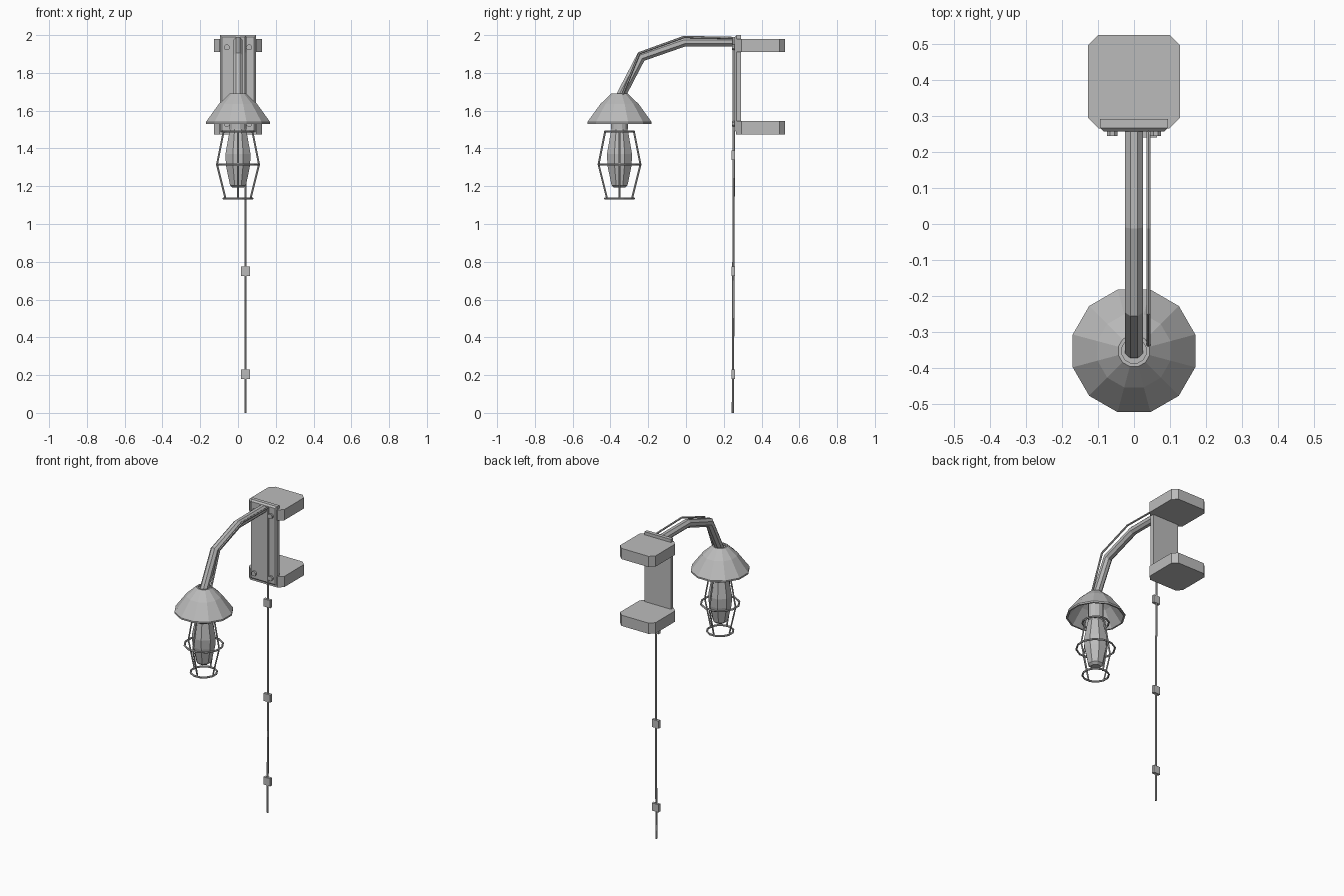
import bpy, bmesh, math
from mathutils import Vector

if "Cube" in bpy.data.objects:
    bpy.data.objects.remove(bpy.data.objects["Cube"])

grey = bpy.data.materials.new("plain_grey")
grey.diffuse_color = (0.5, 0.5, 0.5, 1)
grey.use_nodes = True
grey.node_tree.nodes["Principled BSDF"].inputs["Base Color"].default_value = grey.diffuse_color
LAMP_Y = -0.352


def finish(name, bm):
    bmesh.ops.recalc_face_normals(bm, faces=bm.faces)
    me = bpy.data.meshes.new(name)
    bm.to_mesh(me)
    bm.free()
    me.materials.append(grey)
    ob = bpy.data.objects.new(name, me)
    bpy.context.collection.objects.link(ob)
    return ob


def box(name, lo, hi, bevel=0, pick=None):
    """Box between two corners; edges accepted by pick(a, b) are chamfered."""
    bm = bmesh.new()
    bmesh.ops.create_cube(bm, size=1)
    for v in bm.verts:
        v.co = Vector([lo[i] if v.co[i] < 0 else hi[i] for i in range(3)])
    if bevel:
        edges = [e for e in bm.edges if pick(e.verts[0].co, e.verts[1].co)]
        bmesh.ops.bevel(bm, geom=edges, offset=bevel, segments=1, affect='EDGES')
    return finish(name, bm)


def lathe(name, profile, sides, closed=False, y=LAMP_Y):
    """Turn (radius, z) points round the lamp axis; cap the ends or close the loop."""
    bm = bmesh.new()
    rings = []
    for r, z in profile:
        angles = [2 * math.pi * (i + 0.5) / sides for i in range(sides)]
        rings.append([bm.verts.new((r * math.cos(a), y + r * math.sin(a), z)) for a in angles])
    pairs = list(zip(rings, rings[1:])) + ([(rings[-1], rings[0])] if closed else [])
    for a, b in pairs:
        for i in range(sides):
            j = (i + 1) % sides
            bm.faces.new((a[i], a[j], b[j], b[i]))
    if not closed:
        bm.faces.new(rings[0])
        bm.faces.new(rings[-1])
    return finish(name, bm)


def tube(name, path, radius, sides):
    """Mitred tube along a path that stays in one plane."""
    pts = [Vector(p) for p in path]
    dirs = [(b - a).normalized() for a, b in zip(pts, pts[1:])]
    flat = Vector((1, 0, 0))
    for a, b in zip(dirs, dirs[1:]):
        if a.cross(b).length > 1e-4:
            flat = a.cross(b).normalized()
            break
    bm = bmesh.new()
    rings = []
    for k, p in enumerate(pts):
        d0, d1 = dirs[max(k - 1, 0)], dirs[min(k, len(dirs) - 1)]
        t = (d0 + d1).normalized()
        side = t.cross(flat).normalized() / max(t.dot(d0), 0.5)
        angles = [2 * math.pi * (i + 0.5) / sides for i in range(sides)]
        rings.append([bm.verts.new(p + radius * (flat * math.cos(a) + side * math.sin(a)))
                      for a in angles])
    for a, b in zip(rings, rings[1:]):
        for i in range(sides):
            j = (i + 1) % sides
            bm.faces.new((a[i], a[j], b[j], b[i]))
    bm.faces.new(rings[0])
    bm.faces.new(rings[-1])
    return finish(name, bm)


# Wall plate with chamfered front rim
box("wall_plate", (-0.095, 0.257, 1.485), (0.095, 0.291, 2.0), 0.01,
    lambda a, b: a.y < 0.26 and b.y < 0.26)

# Two mounting blocks with chamfered upright corners
for name, z in (("lower_block", 1.475), ("upper_block", 1.91)):
    box(name, (-0.128, 0.265, z), (0.128, 0.525, z + 0.07), 0.03,
        lambda a, b: abs(a.z - b.z) > 0.01)

# Bolts in the plate corners
for x in (-0.06, 0.06):
    for z in (1.53, 1.935):
        tube("bolt", [(x, 0.265, z), (x, 0.244, z)], 0.016, 8)

# Bent arm
tube("arm", [(0, 0.27, 1.965), (0, -0.008, 1.965), (0, -0.238, 1.885), (0, -0.35, 1.67)], 0.027, 8)

# Power cable: along the arm, then down to the floor
tube("arm_cable", [(0.04, 0.258, 1.985), (0.04, -0.012, 1.99), (0.04, -0.247, 1.905),
                   (0.04, -0.342, 1.67)], 0.006, 6)
tube("drop_cable", [(0.04, 0.253, 1.99), (0.04, 0.253, 1.4), (0.04, 0.248, 0.0)], 0.006, 6)

# Cable clips
for z in (0.205, 0.75, 1.365):
    box("cable_clip", (0.016, 0.24, z - 0.025), (0.064, 0.26, z + 0.025))

# Hollow lampshade
lathe("lampshade", [(0.176, 1.53), (0.176, 1.54), (0.105, 1.635), (0.045, 1.69), (0.035, 1.69),
                    (0.035, 1.68), (0.098, 1.625), (0.166, 1.53)], 12, closed=True)

# Socket and bulb
lathe("socket", [(0.046, 1.50), (0.046, 1.675)], 12)
lathe("bulb", [(0.03, 1.192), (0.046, 1.205), (0.069, 1.31), (0.072, 1.37), (0.052, 1.475),
               (0.045, 1.505)], 8)

# Cage rings
for r, z in ((0.079, 1.49), (0.115, 1.315), (0.079, 1.135)):
    section = [(r + 0.006 * math.cos(k * math.pi / 3), z + 0.006 * math.sin(k * math.pi / 3))
               for k in range(6)]
    lathe("cage_ring", section, 12, closed=True)

# Cage wires
for k in range(4):
    c, s = round(math.cos(k * math.pi / 2)), round(math.sin(k * math.pi / 2))
    tube("cage_wire", [(r * c, LAMP_Y + r * s, z)
                       for r, z in ((0.076, 1.49), (0.111, 1.315), (0.066, 1.135))], 0.005, 6)
